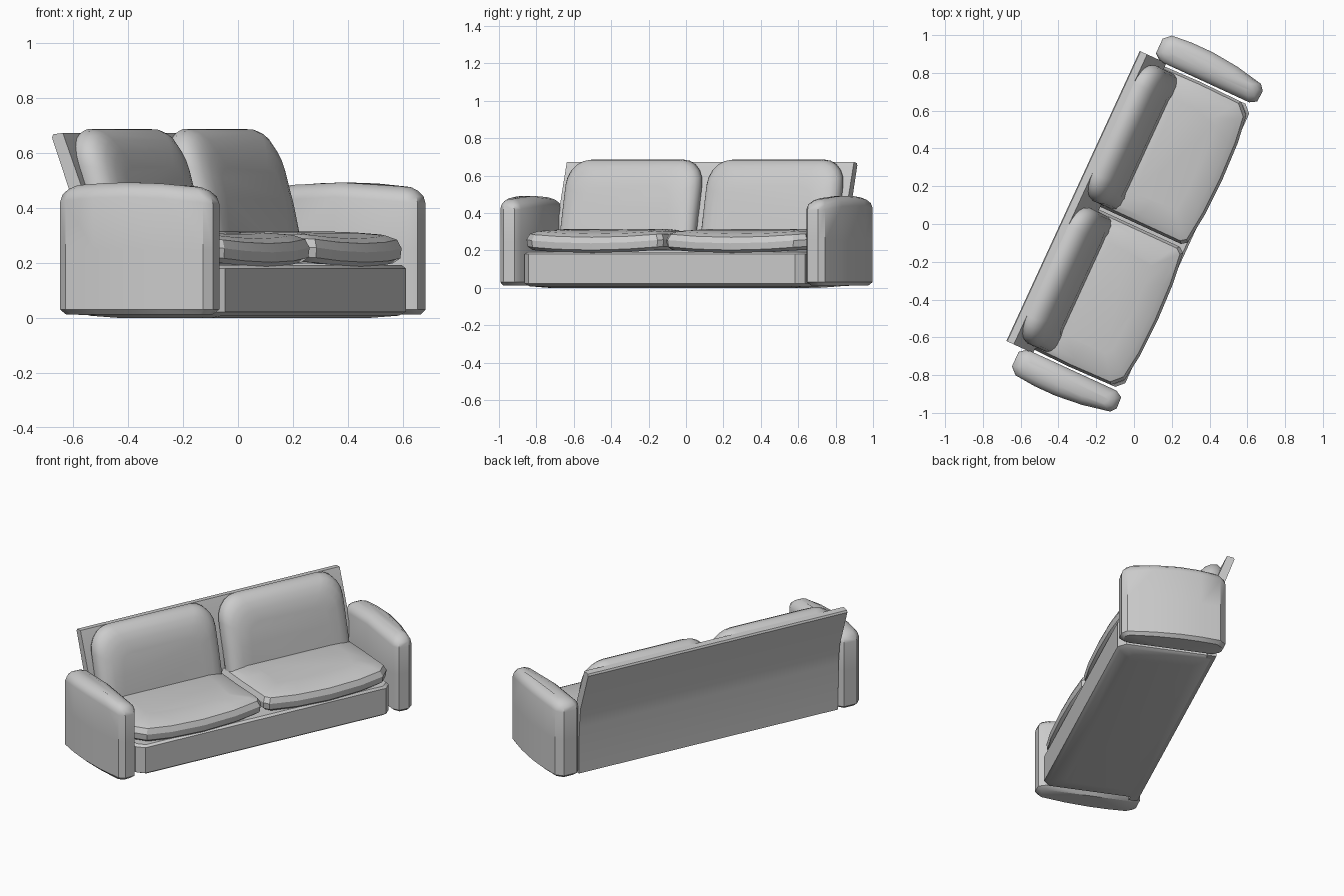
import bpy, bmesh, math

cube = bpy.data.objects.get("Cube")
if cube:
    bpy.data.objects.remove(cube, do_unlink=True)

TURN = math.radians(65.3)  # the sofa stands turned; it is built along local x

fabric = bpy.data.materials.new("grey fabric")
fabric.use_nodes = True
COLOUR = (0.6, 0.6, 0.6, 1)
fabric.diffuse_color = COLOUR
bsdf = fabric.node_tree.nodes["Principled BSDF"]
bsdf.inputs["Base Color"].default_value = COLOUR
bsdf.inputs["Roughness"].default_value = 0.8


def loft(name, rings, angle=32):
    """Skin a stack of equal point rings and cap both ends."""
    bm = bmesh.new()
    loops = [[bm.verts.new(p) for p in ring] for ring in rings]
    n = len(loops[0])
    for low, high in zip(loops, loops[1:]):
        for i in range(n):
            j = (i + 1) % n
            bm.faces.new((low[i], low[j], high[j], high[i]))
    bm.faces.new(loops[0][::-1])
    bm.faces.new(loops[-1])
    bmesh.ops.recalc_face_normals(bm, faces=bm.faces)
    mesh = bpy.data.meshes.new(name)
    bm.to_mesh(mesh)
    bm.free()
    mesh.materials.append(fabric)
    obj = bpy.data.objects.new(name, mesh)
    bpy.context.collection.objects.link(obj)
    obj.rotation_euler.z = TURN
    bpy.ops.object.select_all(action='DESELECT')
    obj.select_set(True)
    bpy.context.view_layer.objects.active = obj
    bpy.ops.object.shade_smooth_by_angle(angle=math.radians(angle))
    return obj


def inset(outline, amount):
    """Shrink an outline towards its middle by a distance on each side."""
    us, vs = zip(*outline)
    cu, cv = (min(us) + max(us)) / 2, (min(vs) + max(vs)) / 2
    hu, hv = max(us) - cu, max(vs) - cv
    return [(cu + (u - cu) * (1 - amount / hu),
             cv + (v - cv) * (1 - amount / hv)) for u, v in outline]


# Base plinth with chamfered front corners and a slightly bellied underside
plinth = [(-.825, -.27), (-.785, -.31), (.785, -.31), (.825, -.27),
          (.825, .245), (-.825, .245)]
loft("base", [[(x, y, z) for x, y in inset(plinth, d)]
              for z, d in ((0, .1), (.008, .02), (.022, 0), (.18, 0), (.192, .012))])

# Back panel: upright below, leaning back above
profile = [(.25, .01), (.256, .3), (.27, .42), (.355, .655), (.35, .667),
           (.312, .672), (.2, .38), (.2, .01)]
loft("back_panel", [[(x, y, z) for y, z in profile] for x in (-.845, .845)])

arm_plan = [(.84, -.285), (.862, -.322), (.925, -.325), (.955, -.3), (.985, -.15),
            (1.0, 0), (1.0, .12), (.99, .235), (.955, .272), (.87, .272),
            (.84, .235), (.84, 0)]
arm_levels = [(.012, .02), (.03, 0), (.25, 0), (.44, 0), (.465, .008),
              (.482, .028), (.492, .055)]

seat_plan = [(.008, -.27), (.03, -.3), (.2, -.32), (.41, -.327), (.62, -.32),
             (.77, -.3), (.825, -.245), (.83, 0), (.825, .21), (.008, .21), (.008, 0)]
seat_levels = [(.198, .025), (.214, .004), (.25, 0), (.282, .014), (.3, .05), (.314, .14)]


def cushion_outline():
    """Front outline of a back cushion with generous upper corners."""
    pts = [(.02, .22), (.81, .22), (.81, .4)]
    for cx, start in ((.68, 0), (.15, 90)):
        for k in range(6):
            t = math.radians(start + 18 * k)
            pts.append((cx + .13 * math.cos(t), .55 + .136 * math.sin(t)))
    return pts + [(.02, .4)]


cushion_levels = [(0, .015), (.03, 0), (.065, .002), (.09, .014),
                  (.11, .04), (.122, .08), (.128, .14)]

for side, label in ((1, "left"), (-1, "right")):
    # Arm with bowed outer side and softly crowned top
    loft(label + "_arm",
         [[(side * x, y, z - (.022 * (y / .3) ** 2 if z > .4 else 0))
           for x, y in inset(arm_plan, d)] for z, d in arm_levels], 38)

    # Seat cushion, its front edge sagging in the middle
    rings = []
    for z, d in seat_levels:
        ring = []
        for x, y in inset(seat_plan, d):
            sag = .02 * (1 - ((x - .415) / .415) ** 2) if y < -.1 else 0
            ring.append((side * x, y, z - sag + (.008 if y < -.1 else 0)))
        rings.append(ring)
    loft(label + "_seat_cushion", rings, 28)

    # Leaning back cushion, puffed towards the front
    rings = []
    for depth, d in cushion_levels:
        ring = []
        for x, z in inset(cushion_outline(), d):
            ring.append((side * x, .21 + .28 * (z - .3) - depth, min(z, .686)))
        # keep the lower edge tucked into the seat
        ring[0] = (ring[0][0], ring[0][1], .22)
        ring[1] = (ring[1][0], ring[1][1], .22)
        rings.append(ring)
    loft(label + "_back_cushion", rings, 40)
